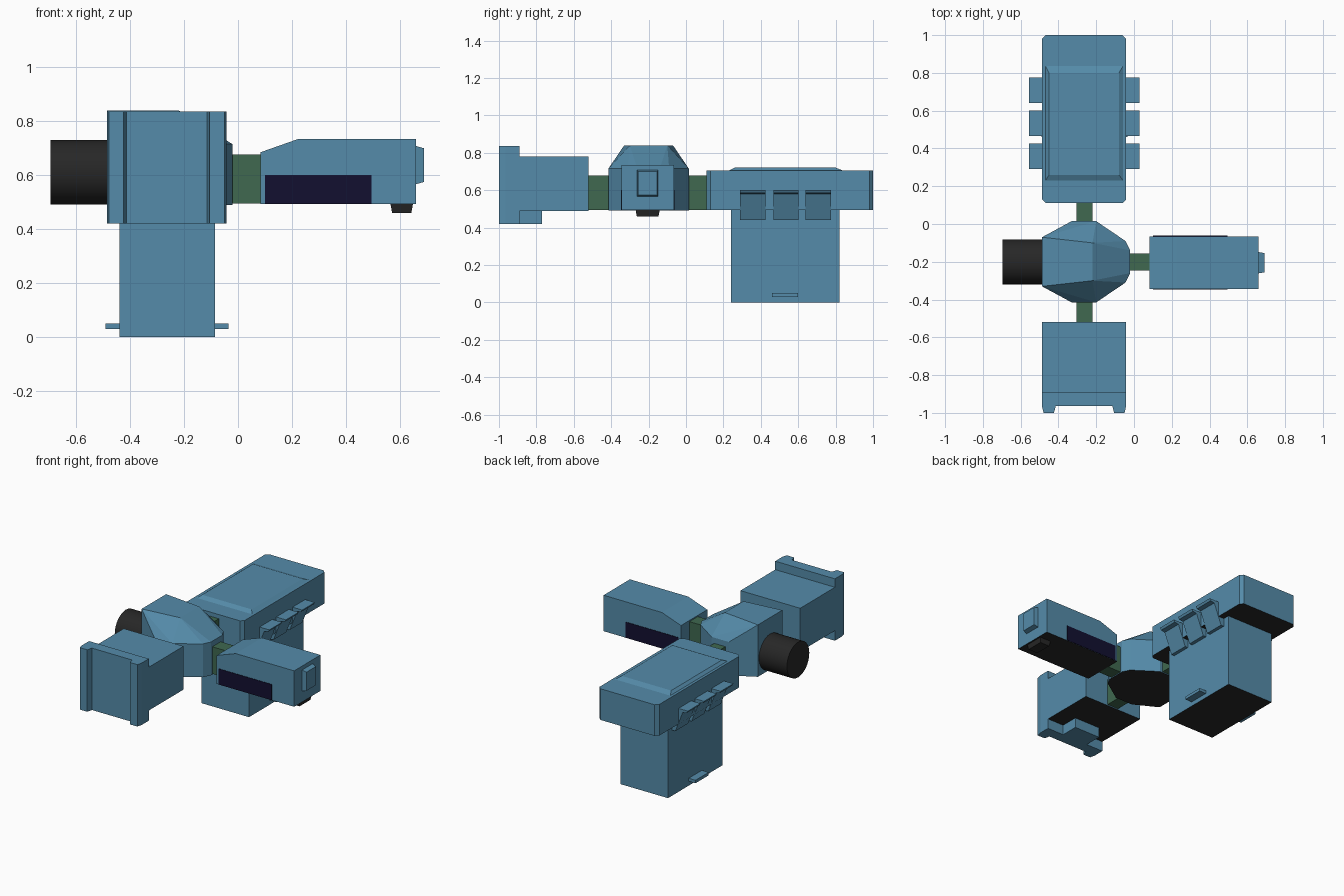
import bpy, bmesh, math
from mathutils import Matrix

if "Cube" in bpy.data.objects:
    bpy.data.objects.remove(bpy.data.objects["Cube"])


def material(name, r, g, b):
    m = bpy.data.materials.new(name)
    m.diffuse_color = (r, g, b, 1)
    m.use_nodes = True
    m.node_tree.nodes["Principled BSDF"].inputs["Base Color"].default_value = m.diffuse_color
    return m


BLUE = material("blue", 0.09, 0.26, 0.40)
GREEN = material("green", 0.05, 0.14, 0.08)
NAVY = material("navy", 0.006, 0.005, 0.03)
BLACK = material("black", 0.02, 0.02, 0.02)


def finish(name, bm, mat, dark_base=False):
    bmesh.ops.recalc_face_normals(bm, faces=bm.faces)
    me = bpy.data.meshes.new(name)
    me.materials.append(mat)
    if dark_base:
        me.materials.append(BLACK)
        for f in bm.faces:
            if f.normal.z < -0.99:
                f.material_index = 1
    bm.to_mesh(me)
    bm.free()
    ob = bpy.data.objects.new(name, me)
    bpy.context.collection.objects.link(ob)
    return ob


def loft(name, rings, mat, dark_base=False):
    bm = bmesh.new()
    loops = [[bm.verts.new(p) for p in r] for r in rings]
    n = len(loops[0])
    for a, b in zip(loops, loops[1:]):
        for i in range(n):
            j = (i + 1) % n
            bm.faces.new((a[i], a[j], b[j], b[i]))
    bm.faces.new(loops[0])
    bm.faces.new(loops[-1])
    return finish(name, bm, mat, dark_base)


def prism_z(name, pts, z0, z1, mat, dark_base=False):
    return loft(name, [[(x, y, z) for x, y in pts] for z in (z0, z1)], mat, dark_base)


def prism_y(name, pts, y0, y1, mat):
    return loft(name, [[(x, y, z) for x, z in pts] for y in (y0, y1)], mat)


def rect(x0, x1, y0, y1, c=0.0):
    if not c:
        return [(x0, y0), (x1, y0), (x1, y1), (x0, y1)]
    return [(x0 + c, y0), (x1 - c, y0), (x1, y0 + c), (x1, y1 - c),
            (x1 - c, y1), (x0 + c, y1), (x0, y1 - c), (x0, y0 + c)]


def box(name, x0, x1, y0, y1, z0, z1, mat, dark_base=False, c=0.0):
    return prism_z(name, rect(x0, x1, y0, y1, c), z0, z1, mat, dark_base)


CX = -0.263

# Central faceted hub: vertical walls, then facets up to a small roof
low = [(-0.487, -0.33), (-0.33, -0.415), (-0.20, -0.415), (-0.045, -0.31), (-0.02, -0.26),
       (-0.02, -0.14), (-0.045, -0.09), (-0.20, 0.015), (-0.33, 0.015), (-0.487, -0.07)]
roof = [(-0.487, -0.33), (-0.35, -0.315), (-0.22, -0.30), (-0.22, -0.10),
        (-0.35, -0.085), (-0.487, -0.07)]
bm = bmesh.new()
for x, y in low:
    bm.verts.new((x, y, 0.49))
    bm.verts.new((x, y, 0.715))
for x, y in roof:
    bm.verts.new((x, y, 0.84))
bmesh.ops.convex_hull(bm, input=bm.verts)
bmesh.ops.dissolve_limit(bm, angle_limit=0.02, verts=bm.verts, edges=bm.edges)
finish("hub", bm, BLUE, True)

# Black cylinder on the left of the hub
bm = bmesh.new()
bmesh.ops.create_cone(bm, cap_ends=True, segments=32, radius1=0.119, radius2=0.119, depth=0.212,
                      matrix=Matrix.Translation((-0.589, -0.201, 0.611)) @ Matrix.Rotation(math.pi / 2, 4, 'Y'))
for f in bm.faces:
    f.smooth = len(f.verts) == 4
cyl = finish("end_cylinder", bm, BLACK)
bpy.context.view_layer.objects.active = cyl
cyl.select_set(True)
bpy.ops.object.shade_smooth_by_angle()

# Green connecting tunnels
for name, dims in (("front_connector", (-0.305, -0.22, -0.53, -0.40)),
                   ("back_connector", (-0.305, -0.22, 0.0, 0.12)),
                   ("right_connector", (-0.03, 0.09, -0.245, -0.155))):
    box(name, *dims, 0.495, 0.677, GREEN)

# Back module: long upper deck with raised roof and deep lower block
box("back_deck", -0.487, -0.042, 0.11, 1.0, 0.495, 0.705, BLUE, True, 0.02)
loft("back_roof", [[(x, y, 0.70) for x, y in rect(-0.475, -0.05, 0.22, 0.85)],
                   [(x, y, 0.72) for x, y in rect(-0.45, -0.08, 0.26, 0.80)]], BLUE)
box("back_lower_block", -0.44, -0.086, 0.24, 0.82, 0.0, 0.55, BLUE, True)
for side in (-1, 1):
    # Sloped side hoods and small lower tabs
    prof = [(0.15, 0.60), (0.293, 0.60), (0.285, 0.585), (0.255, 0.58), (0.20, 0.44), (0.15, 0.44)]
    for y in (0.29, 0.467, 0.64):
        prism_y("side_hood", [(CX + side * x, z) for x, z in prof], y, y + 0.135, BLUE)
    xs = sorted((CX + side * 0.16, CX + side * 0.228))
    box("lower_tab", *xs, 0.46, 0.60, 0.03, 0.05, BLUE)

# Front module: body with a taller flanged end plate
box("front_body", -0.487, -0.042, -0.90, -0.52, 0.488, 0.78, BLUE, True)
plate = [(-0.487, -0.89), (-0.042, -0.89), (-0.042, -0.965), (-0.05, -1.0), (-0.105, -1.0),
         (-0.115, -0.963), (-0.414, -0.963), (-0.424, -1.0), (-0.479, -1.0), (-0.487, -0.965)]
prism_z("front_end_plate", plate, 0.42, 0.837, BLUE)
box("front_tongue", -0.36, -0.166, -0.895, -0.77, 0.42, 0.50, BLUE)

# Right module: sloped nose, dark side panels, end hatch and foot
side_prof = [(0.083, 0.493), (0.66, 0.493), (0.66, 0.735), (0.225, 0.735), (0.083, 0.685)]
right = prism_y("right_module", side_prof, -0.345, -0.065, BLUE)
right.data.materials.append(BLACK)
for p in right.data.polygons:
    if p.normal.z < -0.99:
        p.material_index = 1
for y in (-0.345, -0.065):
    box("dark_side_panel", 0.10, 0.495, y - 0.003, y + 0.003, 0.494, 0.60, NAVY)
loft("end_hatch", [[(x, y, z) for y, z in rect(y0, y1, z0, z1)] for x, y0, y1, z0, z1 in
                   ((0.655, -0.262, -0.148, 0.565, 0.71), (0.69, -0.256, -0.154, 0.575, 0.70))], BLUE)
loft("foot", [[(x, y, z) for x, y in rect(0.565 + d, 0.65 - d, -0.27 + d, -0.14 - d)]
              for z, d in ((0.46, 0.007), (0.497, 0.0))], BLACK)
